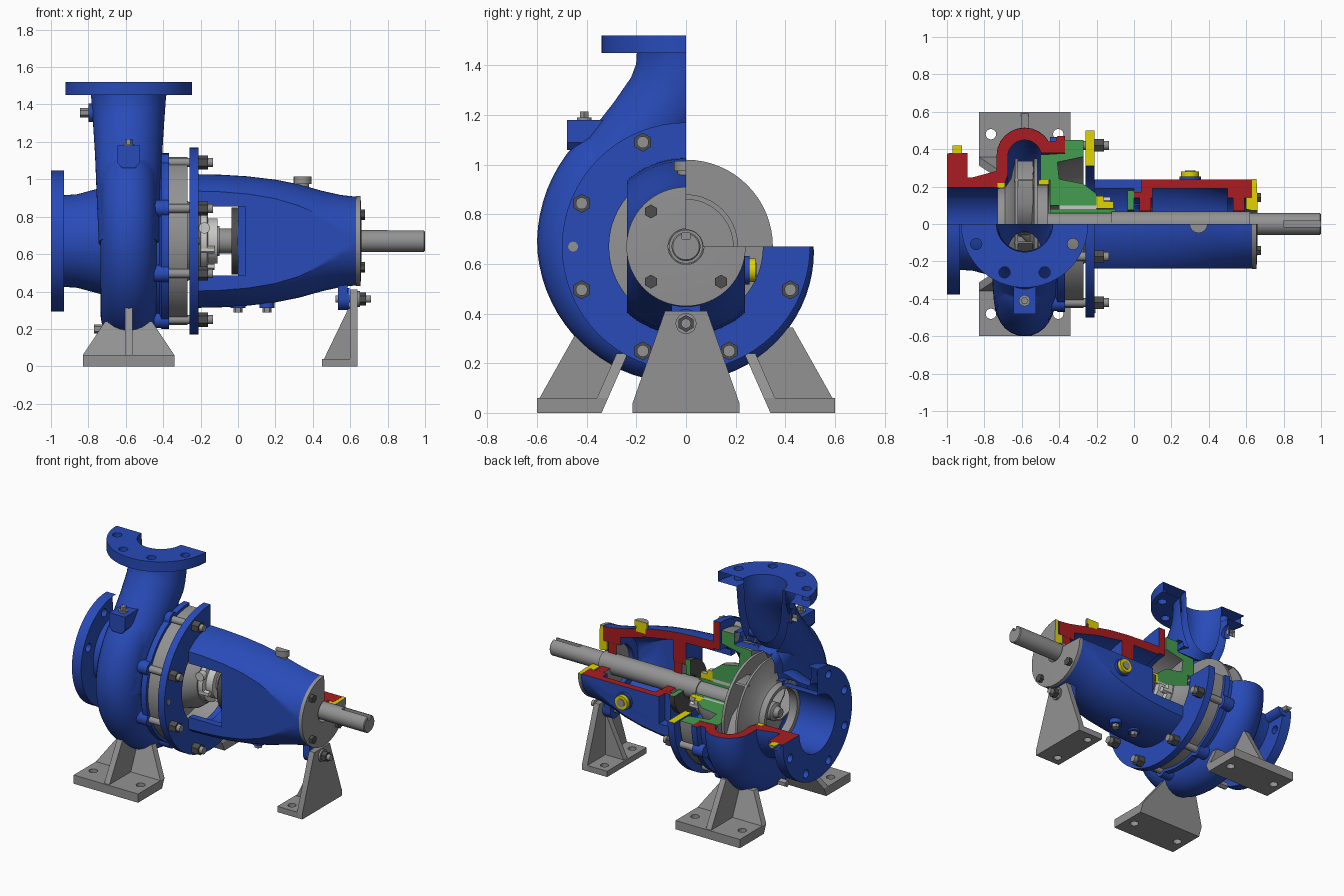
import bpy, bmesh, math
from mathutils import Vector

if "Cube" in bpy.data.objects:
    bpy.data.objects.remove(bpy.data.objects["Cube"])

Z0, XC = 0.67, -0.585          # shaft height, volute centre plane


def mat(name, r, g, b):
    m = bpy.data.materials.new(name)
    m.diffuse_color = (r, g, b, 1)
    m.use_nodes = True
    m.node_tree.nodes["Principled BSDF"].inputs["Base Color"].default_value = m.diffuse_color
    return m


BLUE = mat("casing blue", 0.021, 0.07, 0.48)
RED = mat("section red", 0.40, 0.012, 0.015)
GREEN = mat("section green", 0.06, 0.34, 0.08)
YELLOW = mat("section yellow", 0.75, 0.66, 0.0)
GREY = mat("steel grey", 0.29, 0.29, 0.29)
LIGHT = mat("light grey", 0.58, 0.58, 0.57)
DARK = mat("dark nut grey", 0.075, 0.075, 0.075)


def finish(name, bm, m):
    bmesh.ops.remove_doubles(bm, verts=bm.verts, dist=1e-5)
    bmesh.ops.recalc_face_normals(bm, faces=bm.faces)
    me = bpy.data.meshes.new(name)
    bm.to_mesh(me)
    bm.free()
    me.materials.append(m)
    ob = bpy.data.objects.new(name, me)
    bpy.context.collection.objects.link(ob)
    return ob


def loft(name, loops, m, closed=False):
    """Skin a list of equal closed point loops; cap the ends or close the ring."""
    bm = bmesh.new()
    rows = [[bm.verts.new(p) for p in lp] for lp in loops]
    n = len(rows[0])
    for i in range(len(rows) if closed else len(rows) - 1):
        a, b = rows[i], rows[(i + 1) % len(rows)]
        for j in range(n):
            bm.faces.new((a[j], a[(j + 1) % n], b[(j + 1) % n], b[j]))
    if not closed:
        bm.faces.new(rows[0])
        bm.faces.new(rows[-1])
    return finish(name, bm, m)


def rev(name, prof, m, n=64):
    """Revolve an (x, r) profile about the shaft axis."""
    bm = bmesh.new()
    rows = []
    for i in range(n):
        a = 2 * math.pi * i / n
        rows.append([bm.verts.new((x, r * math.cos(a), Z0 + r * math.sin(a))) for x, r in prof])
    for i in range(n):
        a, b = rows[i], rows[(i + 1) % n]
        for j in range(len(prof)):
            k = (j + 1) % len(prof)
            if prof[j][1] + prof[k][1] > 1e-6:
                bm.faces.new((a[j], a[k], b[k], b[j]))
    return finish(name, bm, m)


def prism(name, pts, axis, lo, hi, m):
    f = {'x': lambda p, t: (t, p[0], p[1]), 'y': lambda p, t: (p[0], t, p[1])}[axis]
    return loft(name, [[f(p, t) for p in pts] for t in (lo, hi)], m)


def box(name, x, y, z, m):
    return prism(name, [(y[0], z[0]), (y[1], z[0]), (y[1], z[1]), (y[0], z[1])], 'x', x[0], x[1], m)


def cyl(name, p, d, r, h, m, n=24):
    d = Vector(d).normalized()
    q = Vector((0, 0, 1)).rotation_difference(d)
    ring = lambda t: [Vector(p) + q @ Vector((r * math.cos(2 * math.pi * i / n),
                      r * math.sin(2 * math.pi * i / n), t)) for i in range(n)]
    return loft(name, [ring(0), ring(h)], m)


def bounds(ob):
    return [f(v.co[i] for v in ob.data.vertices) * s for i in range(3) for f, s in ((max, 1), (min, -1))]


def boolean(ob, other, op='DIFFERENCE'):
    """Apply a boolean; if a solver returns something outside the part, try the next one."""
    backup, limit = ob.data.copy(), bounds(ob)
    for solver, tolerant in (('EXACT', False), ('EXACT', True), ('MANIFOLD', False), ('FLOAT', False)):
        md = ob.modifiers.new("b", 'BOOLEAN')
        md.operation, md.solver, md.object, md.use_hole_tolerant = op, solver, other, tolerant
        bpy.context.view_layer.objects.active = ob
        bpy.ops.object.modifier_apply(modifier="b")
        if len(ob.data.vertices) and (op == 'UNION' or all(b < l + .002 for b, l in zip(bounds(ob), limit))):
            break
        ob.data = backup.copy()
    bpy.data.objects.remove(other)


def section(ob, my, mz=None):
    """Remove the upper +y quarter and colour the two cut planes."""
    boolean(ob, box("quarter_cutter", (-1.3, 1.3), (0, 1), (Z0, 2), BLUE))
    ob.data.materials.append(my)
    ob.data.materials.append(mz or my)
    for f in ob.data.polygons:
        c, n = f.center, f.normal
        f.material_index = 0
        if abs(c.y) < 1e-4 and n.y > .99 and c.z > Z0:
            f.material_index = 1
        elif abs(c.z - Z0) < 1e-4 and n.z > .99 and c.y > 0:
            f.material_index = 2
    return ob


# ---- volute casing with suction and discharge nozzles ----
SPIRAL = [(0, .45), (.25, .515), (.5, .545), (.75, .60), (.875, .61), (.95, .52), (1, .45)]


def spiral(p):
    for (a, ra), (b, rb) in zip(SPIRAL, SPIRAL[1:]):
        if p <= b:
            return ra + (rb - ra) * (p - a) / (b - a)


def volute(name, w, d):
    loops = []
    for i in range(72):
        p = (i + .5) / 72
        a, R = math.pi / 2 - 2 * math.pi * p, spiral(p) - d
        rb = R - w
        sec = [(XC - w, .05)] + [(XC - w * math.cos(math.pi * t / 12), rb + w * math.sin(math.pi * t / 12))
                                 for t in range(13)] + [(XC + w, .05)]
        loops.append([(x, r * math.cos(a), Z0 + r * math.sin(a)) for x, r in sec])
    return loft(name, loops, BLUE, closed=True)


PATH = [(0, 1.5, .21), (0, 1.43, .2), (-.02, 1.34, .193), (-.065, 1.25, .187), (-.15, 1.14, .18),
        (-.25, 1.02, .175), (-.34, .89, .17), (-.40, .78, .165), (-.43, .66, .16)]


def nozzle(name, d, top):
    pts = [(PATH[0][0], top, PATH[0][2])] + PATH[1:]
    loops = []
    for i, (y, z, r) in enumerate(pts):
        a, b = pts[max(i - 1, 0)], pts[min(i + 1, len(pts) - 1)]
        t = Vector((0, b[0] - a[0], b[1] - a[1])).normalized()
        n = t.cross(Vector((1, 0, 0)))
        loops.append([Vector((XC, y, z)) + (r - d) * (Vector((math.cos(u), 0, 0)) + n * math.sin(u))
                      for u in (2 * math.pi * (k + .5) / 40 for k in range(40))])
    return loft(name, loops, BLUE)


casing = rev("volute_casing", [(-1, 0), (-1, .377), (-.93, .377), (-.93, .245), (-.86, .25), (-.73, .285), (-.70, .38),
                               (-.62, .44), (-.42, .44), (-.41, .47), (-.37, .47), (-.37, 0)], BLUE)
for part in (volute("v", .15, 0), nozzle("n", 0, 1.5), cyl("f", (XC, 0, 1.45), (0, 0, 1), .34, .07, BLUE, 64),
             cyl("b", (-.94, .2, Z0), (0, 1, 0), .05, .18, BLUE),
             cyl("b2", (-.70, 0, 1.355), (-1, 0, 0), .05, .1, BLUE)):
    boolean(casing, part, 'UNION')
bore = rev("bore", [(-1.1, 0), (-1.1, .195), (-.73, .195), (-.73, .22), (-.69, .22), (-.66, .30), (-.64, .38),
                    (-.3, .38), (-.3, 0)], BLUE)
for part in (bore, volute("vi", .09, .065), nozzle("ni", .055, 1.6)):
    boolean(casing, part)
section(casing, RED)
for k in range(8):              # flange bolt holes
    a = math.radians(22.5 + 45 * k)
    c, s = math.cos(a), math.sin(a)
    if s < 0:
        boolean(casing, cyl("h", (XC + .28 * c, .28 * s, 1.4), (0, 0, 1), .03, .2, BLUE, 16))
    if s < 0 or c < 0:
        boolean(casing, cyl("h", (-1.1, .32 * c, Z0 + .32 * s), (1, 0, 0), .028, .2, BLUE, 16))

# ---- casing cover, wear rings, seal parts ----
section(rev("casing_cover", [(-.45, .1), (-.45, .235), (-.5, .235), (-.5, .37), (-.37, .378), (-.37, .45), (-.27, .45),
                             (-.27, .36), (-.41, .33), (-.40, .24), (-.27, .215), (-.20, .16), (-.20, .1)], GREY), GREEN)
section(rev("front_wear_ring", [(-.73, .192), (-.73, .22), (-.69, .22), (-.69, .192)], GREY), YELLOW)
section(rev("rear_wear_ring", [(-.51, .212), (-.51, .235), (-.455, .235), (-.455, .212)], GREY), YELLOW)
section(rev("shaft_sleeve", [(-.45, .06), (-.45, .08), (-.10, .08), (-.10, .06)], GREY), GREEN)
section(rev("packing", [(-.40, .08), (-.40, .1), (-.2, .1), (-.2, .08)], LIGHT), LIGHT)
section(rev("gland", [(-.2, .082), (-.2, .15), (-.165, .15), (-.16, .12), (-.11, .12), (-.11, .082)], LIGHT), YELLOW)
for a in (-160, -20, -90):
    c, s = math.cos(math.radians(a)), math.sin(math.radians(a))
    cyl("gland_bolt", (-.2, .135 * c, Z0 + .135 * s), (1, 0, 0), .02, .075, LIGHT, 6)
cyl("flush_port", (-.18, -.12, .74), (0, -1, 0), .03, .04, LIGHT)

# ---- impeller and shaft ----
rev("impeller_front_shroud", [(-.73, .165), (-.73, .19), (-.69, .195), (-.66, .24), (-.635, .35), (-.62, .35),
                              (-.645, .23), (-.67, .17)], GREY)
rev("impeller_back_shroud", [(-.68, 0), (-.68, .05), (-.6, .07), (-.555, .12), (-.535, .35), (-.515, .35), (-.515, .21),
                             (-.46, .21), (-.46, .19), (-.5, .19), (-.5, .07), (-.46, .07), (-.46, 0)], GREY)
for k in range(6):
    edge = [(r, k * math.pi / 3 - 1.3 * (r - .1) / .245) for r in (.1, .16, .22, .28, .345)]
    pts = [(r * math.cos(a), Z0 + r * math.sin(a)) for r, a in edge]
    pts += [(r * math.cos(a + .012 / r), Z0 + r * math.sin(a + .012 / r)) for r, a in reversed(edge)]
    prism("impeller_vane", pts, 'x', -.64, -.54, GREY)
shaft = rev("shaft", [(-.72, 0), (-.72, .03), (-.69, .04), (-.68, .06), (-.12, .06), (-.12, .068), (.62, .068),
                      (.62, .058), (.995, .058), (1, .053), (1, 0)], GREY, 48)
boolean(shaft, box("keyway", (.80, 1.1), (-.016, .016), (Z0 + .03, 1), GREY))

# ---- bearing frame: round taper clipped flat at the sides ----
frame = rev("bearing_frame", [(-.21, 0), (-.21, .357), (-.1, .355), (.05, .346), (.2, .328), (.33, .302), (.45, .268),
                              (.55, .246), (.63, .237), (.63, 0)], BLUE)
boolean(frame, box("sides", (-1, 1), (-.2369, .2369), (0, 2), BLUE), 'INTERSECT')
for prof in ([(-.3, 0), (-.3, .30), (0, .29), (0, 0)], [(.1, 0), (.1, .285), (.3, .25), (.5, .195), (.5, 0)]):
    cav = rev("cavity", prof, BLUE)
    boolean(cav, box("clip", (-1, 1), (-.19, .19), (0, 2), BLUE), 'INTERSECT')
    boolean(frame, cav)
boolean(frame, rev("seat", [(-.1, 0), (-.1, .14), (.8, .14), (.8, 0)], BLUE))
for s in (-1, 1):
    boolean(frame, box("window", (-.3, .04), sorted((s * .17, s * .4)), (Z0 - .185, Z0 + .185), BLUE))
section(frame, RED)
section(rev("adapter_flange", [(-.26, .31), (-.26, .5), (-.21, .5), (-.21, .31)], BLUE), RED, YELLOW)
section(rev("inner_bearing_cover", [(-.035, .075), (-.035, .18), (0, .18), (0, .075)], DARK), GREEN)
for x in (.03, .53):
    section(rev("bearing", [(x, .069), (x, .139), (x + .06, .139), (x + .06, .069)], GREY), RED)
section(rev("end_cover", [(.6, .08), (.6, .139), (.631, .139), (.631, .24), (.655, .24), (.66, .15), (.66, .072),
                          (.631, .072)], GREY), YELLOW)
for a in (135, 225, 315):
    c, s = math.cos(math.radians(a)), math.sin(math.radians(a))
    cyl("end_cover_bolt", (.65, .2 * c, Z0 + .2 * s), (1, 0, 0), .028, .03, DARK, 6)

# ---- studs joining casing, cover and frame (upper +y quarter is cut away) ----
for k in range(2, 8):
    a = math.radians(22.5 + 45 * k)
    y, z = .455 * math.cos(a), Z0 + .455 * math.sin(a)
    cyl("stud_boss", (-.45, y, z), (1, 0, 0), .045, .08, BLUE)
    cyl("stud", (-.38, y, z), (1, 0, 0), .024, .245, GREY, 16)
    cyl("stud_nut", (-.21, y, z), (1, 0, 0), .038, .05, DARK, 6)
cyl("jack_screw", (-.25, -.455, Z0), (1, 0, 0), .02, .045, GREY, 16)

# ---- plugs, filler cap and sight glass ----
prism("casing_lug", [(XC - .06, 1.18), (XC - .06, 1.09), (XC - .035, 1.06), (XC + .035, 1.06), (XC + .06, 1.09),
                     (XC + .06, 1.18)], 'y', -.48, -.33, BLUE)
section(cyl("filler_neck", (.345, 0, .94), (0, 0, 1), .035, .04, GREY), YELLOW)
section(cyl("filler_cap", (.345, 0, .975), (0, 0, 1), .048, .04, GREY), YELLOW)
section(cyl("nozzle_plug", (-.79, 0, 1.355), (-1, 0, 0), .025, .055, GREY, 6), YELLOW)
section(cyl("suction_plug", (-.945, .37, Z0), (0, 1, 0), .025, .05, GREY, 6), YELLOW)
cyl("lug_plug_collar", (XC, -.41, 1.175), (0, 0, 1), .03, .015, GREY)
cyl("lug_plug", (XC, -.41, 1.185), (0, 0, 1), .02, .03, GREY, 6)
cyl("casing_drain_plug", (-.71, 0, .2), (-1, 0, 0), .025, .06, GREY, 6)
for x in (0, .155):
    cyl("frame_drain_boss", (x, 0, .312), (0, 0, 1), .04, .05, BLUE)
    cyl("frame_drain_plug", (x, 0, .288), (0, 0, 1), .025, .04, GREY, 6)
cyl("sight_glass_boss", (.3, .22, .575), (0, 1, 0), .058, .035, BLUE)
cyl("sight_glass_ring", (.3, .23, .575), (0, 1, 0), .048, .05, YELLOW)
cyl("sight_glass", (.3, .23, .575), (0, 1, 0), .028, .055, GREY)

# ---- casing feet ----
for s in (-1, 1):
    base = box("casing_foot_base", (-.83, -.34), sorted((s * .35, s * .6)), (0, .06), GREY)
    for x in (-.765, -.405):
        boolean(base, cyl("h", (x, s * .48, -.1), (0, 0, 1), .028, .3, GREY, 16))
    web = prism("casing_foot_web", [(-.83, 0), (-.34, 0), (-.34, .06), (-.46, .24), (-.71, .24), (-.83, .06)],
                'y', s * .34, s * .385, GREY)
    for v in web.data.vertices:     # lean the web towards the casing
        v.co.y -= s * .44 * v.co.z
    prism("casing_foot_rib", [(s * .59, .06), (s * .43, .345), (s * .40, .345), (s * .38, .31), (s * .28, .22),
                              (s * .34, .06)], 'x', -.605, -.565, GREY)

# ---- frame support foot ----
prism("support_plate", [(-.215, 0), (.215, 0), (.215, .04), (.085, .41), (-.085, .41), (-.215, .04)], 'x', .6, .64, GREY)
base = box("support_base", (.45, .61), (-.215, .215), (0, .04), GREY)
for s in (-1, 1):
    boolean(base, cyl("h", (.515, s * .15, -.1), (0, 0, 1), .026, .3, GREY, 16))
prism("support_rib", [(.46, .04), (.61, .04), (.61, .32), (.595, .32)], 'y', -.02, .02, GREY)
cyl("support_boss", (.535, 0, .36), (1, 0, 0), .058, .06, BLUE)
box("support_boss_web", (.535, .585), (-.058, .058), (.36, .46), BLUE)
cyl("support_bolt", (.52, 0, .36), (1, 0, 0), .02, .19, GREY, 16)
cyl("support_washer", (.64, 0, .36), (1, 0, 0), .042, .012, GREY)
cyl("support_nut", (.65, 0, .36), (1, 0, 0), .034, .035, DARK, 6)

# ---- shading ----
bpy.ops.object.select_all(action='SELECT')
bpy.ops.object.shade_smooth_by_angle(angle=math.radians(32))
